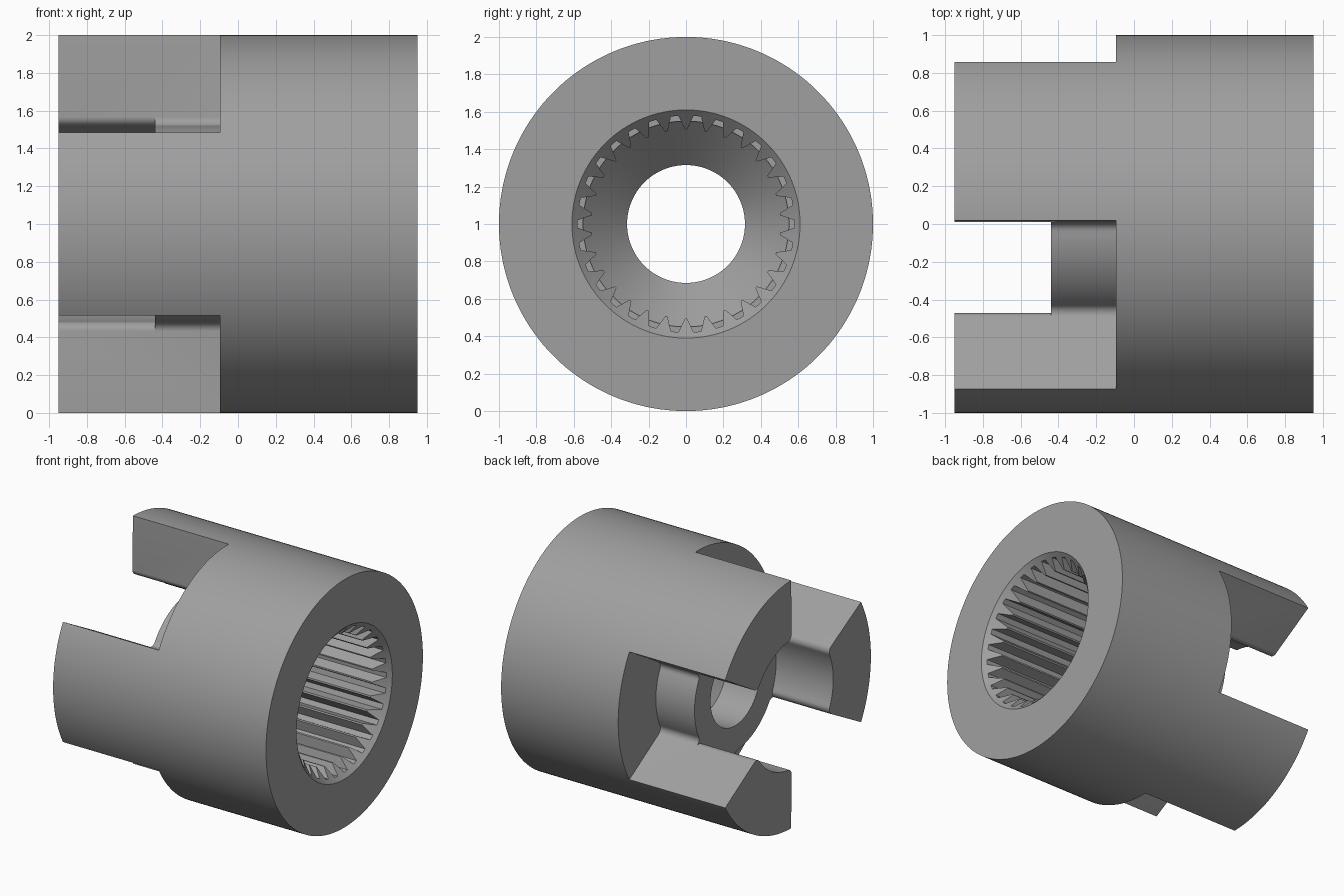
import bpy, bmesh, math
from math import radians, sin, cos, asin, sqrt, atan2, hypot

if "Cube" in bpy.data.objects:
    bpy.data.objects.remove(bpy.data.objects["Cube"])

grey = bpy.data.materials.new("steel grey")
grey.diffuse_color = (0.35, 0.35, 0.35, 1)
grey.use_nodes = True
grey.node_tree.nodes["Principled BSDF"].inputs["Base Color"].default_value = grey.diffuse_color

HUB, FIL = 0.52, 0.05          # hub / jaw inner radius, corner rounding
HALF = radians(31)             # half angle of each slot
SLOTS = [radians(a) for a in (0, 120, 240)]


def make_object(name, bm):
    bmesh.ops.recalc_face_normals(bm, faces=bm.faces)
    mesh = bpy.data.meshes.new(name)
    bm.to_mesh(mesh)
    bm.free()
    mesh.materials.append(grey)
    ob = bpy.data.objects.new(name, mesh)
    bpy.context.collection.objects.link(ob)
    return ob


def lathe(name, profile, seg=180):
    """Revolve a closed (x, radius) profile round the x axis."""
    bm = bmesh.new()
    rings = [[bm.verts.new((x, r * cos(2 * math.pi * i / seg), 1 + r * sin(2 * math.pi * i / seg)))
              for x, r in profile] for i in range(seg)]
    n = len(profile)
    for i in range(seg):
        a, b = rings[i], rings[(i + 1) % seg]
        for j in range(n):
            k = (j + 1) % n
            bm.faces.new((a[j], a[k], b[k], b[j]))
    return make_object(name, bm)


def prism(name, outline, x0, x1):
    """Extrude a polar (radius, angle) outline along x."""
    bm = bmesh.new()
    ends = [[bm.verts.new((x, r * cos(a), 1 + r * sin(a))) for r, a in outline] for x in (x0, x1)]
    bm.faces.new(ends[0])
    bm.faces.new(ends[1])
    n = len(outline)
    for i in range(n):
        j = (i + 1) % n
        bm.faces.new((ends[0][i], ends[0][j], ends[1][j], ends[1][i]))
    return make_object(name, bm)


def corner(side, steps=8):
    """Rounding between the hub circle and a slot wall at +HALF.
    side -1: fillet in the slot, side +1: rounded jaw edge."""
    rc = HUB + FIL
    ac = HALF + side * asin(FIL / rc)
    cx, cy = rc * cos(ac), rc * sin(ac)
    start = ac + math.pi                      # towards the axis
    end = HALF - side * math.pi / 2           # towards the wall
    d = (end - start + math.pi) % (2 * math.pi) - math.pi
    pts = []
    for i in range(steps + 1):
        t = start + d * i / steps
        x, y = cx + FIL * cos(t), cy + FIL * sin(t)
        pts.append((hypot(x, y), atan2(y, x)))
    return pts


def mirrored(pts):
    return [(r, -a) for r, a in reversed(pts)]


def cut(target, cutter):
    m = target.modifiers.new("cut", 'BOOLEAN')
    m.operation, m.solver, m.object = 'DIFFERENCE', 'EXACT', cutter
    bpy.context.view_layer.objects.active = target
    bpy.ops.object.modifier_apply(modifier=m.name)
    bpy.data.objects.remove(cutter, do_unlink=True)


# sleeve with bore, inner cone and chamfered mouth
body = lathe("jaw_coupling", [
    (-0.95, 1), (0.95, 1), (0.95, 0.61), (0.845, 0.505), (0.12, 0.505),
    (0.12, 0.55), (0.09, 0.55), (-0.145, 0.315), (-0.95, 0.315)])

# three slots between the jaws, filleted onto the hub
fillet = corner(-1)
a0 = fillet[0][1]
hub_arc = [(HUB, -a0 + 2 * a0 * i / 24) for i in range(1, 24)]
slot = mirrored(fillet) + hub_arc + fillet + [(1.4, HALF), (1.4, -HALF)]
for s in SLOTS:
    cut(body, prism("slot_cutter", [(r, a + s) for r, a in slot], -1.1, -0.095))

# pocket in front of the hub, rounding the inner jaw edges
edge = corner(1)
e0 = edge[0][1]
span = radians(120) - 2 * e0
pocket = []
for s in SLOTS:
    part = mirrored(edge[::-1])[::-1]
    lower = [(r, -a) for r, a in edge]
    part = lower + [(0.72, -HALF + 0.03), (0.72, HALF - 0.03)] + edge[::-1]
    part += [(HUB, e0 + span * i / 20) for i in range(1, 20)]
    pocket += [(r, a + s) for r, a in part]
cut(body, prism("pocket_cutter", pocket, -1.1, -0.44))

# spline grooves in the bore
TEETH = 30
star = []
for k in range(TEETH):
    c = radians(90 + 360 / TEETH * (k + 0.5))
    star += [(r, c + radians(d)) for r, d in ((0.50, -5.6), (0.58, -2), (0.58, 2), (0.50, 5.6))]
cut(body, prism("spline_cutter", star, 0.10, 1.1))

# smooth round walls, sharp edges
bpy.ops.object.select_all(action='DESELECT')
body.select_set(True)
bpy.context.view_layer.objects.active = body
bpy.ops.object.shade_smooth_by_angle(angle=radians(25))
